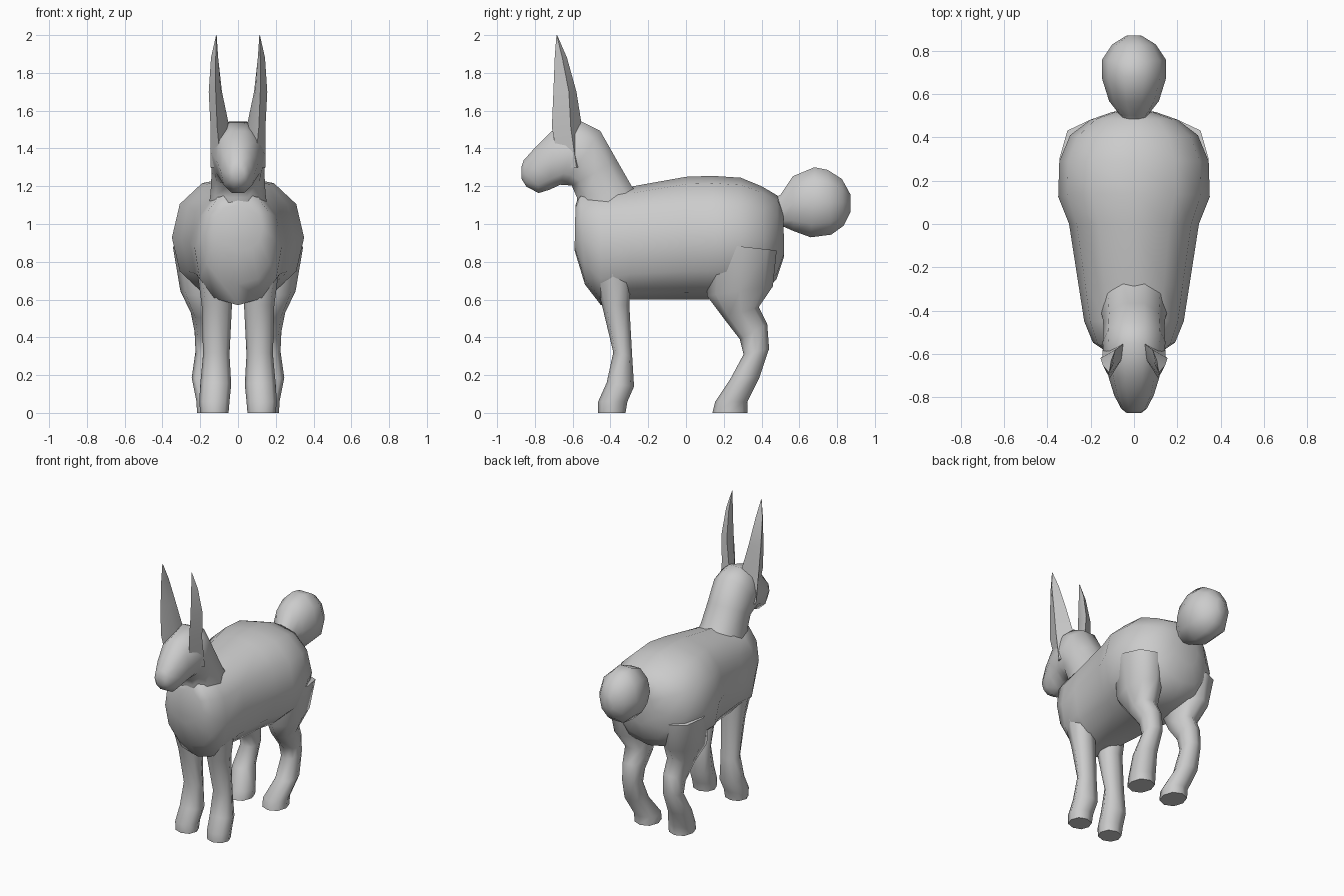
import bpy, bmesh, math
from mathutils import Vector


def skin(name, rings):
    """Bridge equal-length point rings into a closed smooth low-poly skin."""
    bm = bmesh.new()
    vs = [[bm.verts.new(p) for p in r] for r in rings]
    n = len(vs[0])
    for a, b in zip(vs, vs[1:]):
        for i in range(n):
            j = (i + 1) % n
            bm.faces.new((a[i], a[j], b[j], b[i]))
    bm.faces.new(vs[0])
    bm.faces.new(vs[-1])
    bmesh.ops.recalc_face_normals(bm, faces=bm.faces)
    me = bpy.data.meshes.new(name)
    bm.to_mesh(me)
    bm.free()
    ob = bpy.data.objects.new(name, me)
    bpy.context.collection.objects.link(ob)
    bpy.ops.object.select_all(action='DESELECT')
    ob.select_set(True)
    bpy.context.view_layer.objects.active = ob
    bpy.ops.object.shade_smooth_by_angle(angle=math.radians(60))
    return ob


def loft(name, sections, n, side=1, power=1.0):
    """Section: (y, z) of one profile edge, (y, z) of the other, half width, centre x."""
    def p(v):
        return math.copysign(abs(v) ** power, v) if abs(v) > 1e-6 else 0
    rings = []
    for ay, az, by, bz, hw, cx in sections:
        a, b = Vector((0, ay, az)), Vector((0, by, bz))
        mid, half = (a + b) / 2, (a - b) / 2
        ring = []
        for i in range(n):
            t = 2 * math.pi * i / n
            q = mid + half * p(math.sin(t))
            q.x = side * (cx + hw * p(math.cos(t)))
            ring.append(q)
        rings.append(ring)
    return skin(name, rings)


# Torso, from chest to rump
loft("body", [
    (-.585, 1.10, -.59, .86, .13, 0),
    (-.56, 1.17, -.535, .68, .19, 0),
    (-.45, 1.18, -.45, .57, .23, 0),
    (-.28, 1.20, -.30, .60, .255, 0),
    (0, 1.25, 0, .60, .30, 0),
    (.14, 1.255, .11, .60, .35, 0),
    (.29, 1.245, .29, .60, .345, 0),
    (.40, 1.20, .42, .64, .295, 0),
    (.485, 1.15, .48, .71, .20, 0),
    (.515, 1.07, .52, .83, .10, 0)], 12, power=.88)

# Neck bending forward into the head and muzzle
loft("neck_and_head", [
    (-.20, 1.12, -.57, .98, .16, 0),
    (-.28, 1.20, -.585, 1.14, .145, 0),
    (-.36, 1.34, -.61, 1.20, .14, 0),
    (-.45, 1.50, -.645, 1.20, .145, 0),
    (-.55, 1.55, -.67, 1.20, .14, 0),
    (-.71, 1.50, -.72, 1.175, .115, 0),
    (-.80, 1.41, -.78, 1.158, .092, 0),
    (-.86, 1.34, -.845, 1.195, .06, 0),
    (-.872, 1.30, -.872, 1.24, .035, 0)], 10, power=.92)

# Round fluffy tail
loft("tail", [
    (.45, 1.13, .45, 1.00, .04, 0),
    (.50, 1.16, .52, .98, .07, 0),
    (.565, 1.26, .57, .955, .115, 0),
    (.68, 1.31, .66, .92, .147, 0),
    (.75, 1.295, .77, .935, .147, 0),
    (.825, 1.245, .835, .985, .10, 0),
    (.87, 1.16, .87, 1.06, .035, 0)], 10)

FRONT_LEG = [
    (-.52, .85, -.28, .85, .09, .14),
    (-.445, .57, -.30, .57, .08, .112),
    (-.385, .32, -.285, .30, .07, .115),
    (-.42, .16, -.275, .14, .082, .118),
    (-.465, .06, -.31, .06, .08, .125),
    (-.465, 0, -.32, 0, .075, .125)]
HIND_LEG = [
    (.12, .90, .48, .86, .14, .205),
    (.11, .62, .46, .67, .11, .195),
    (.20, .50, .385, .56, .085, .165),
    (.285, .39, .43, .47, .07, .16),
    (.305, .31, .44, .34, .065, .16),
    (.235, .18, .39, .19, .075, .17),
    (.155, .06, .325, .06, .085, .135),
    (.14, 0, .325, 0, .082, .135)]

# Ear levels: z then front, outer, back and inner corners (x, y)
EAR = [
    (1.30, (.09, -.67), (.145, -.58), (.06, -.52), (.05, -.60)),
    (1.51, (.11, -.71), (.145, -.61), (.045, -.55), (.06, -.63)),
    (1.70, (.118, -.702), (.155, -.62), (.085, -.58), (.092, -.64)),
    (1.88, (.118, -.695), (.143, -.655), (.105, -.63), (.105, -.66)),
    (2.00, (.115, -.686), (.116, -.684), (.114, -.682), (.113, -.684))]

# Mirrored legs and ears
for side, tag in ((1, "right"), (-1, "left")):
    loft("front_leg_" + tag, FRONT_LEG, 8, side, .9)
    loft("hind_leg_" + tag, HIND_LEG, 8, side, .9)
    skin("ear_" + tag, [[(side * x, y, z) for x, y in pts] for z, *pts in EAR])
